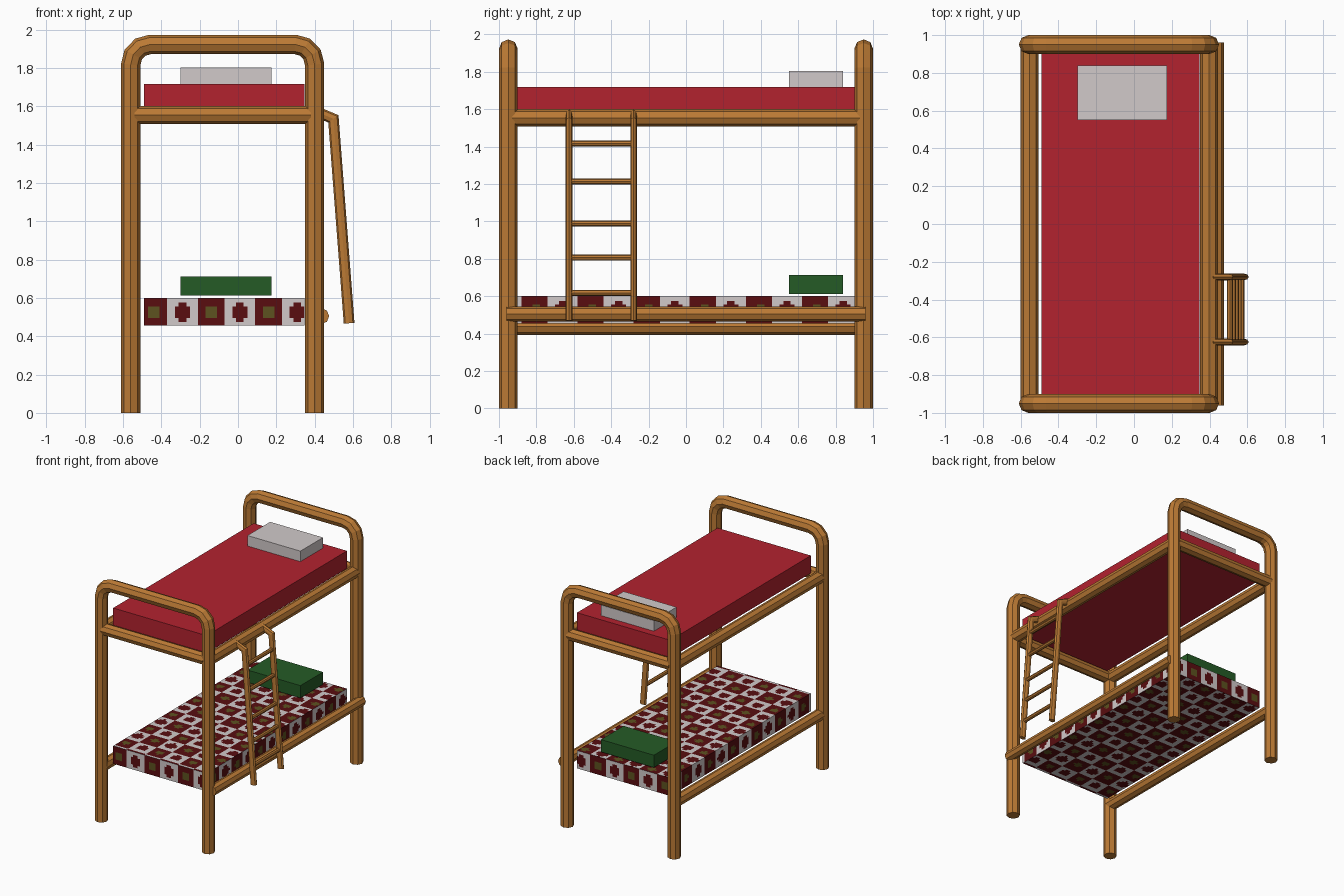
import bpy, bmesh, math
from mathutils import Vector

if "Cube" in bpy.data.objects:
    bpy.data.objects.remove(bpy.data.objects["Cube"])


def material(name, rgb):
    m = bpy.data.materials.new(name)
    m.diffuse_color = (*rgb, 1)
    m.use_nodes = True
    m.node_tree.nodes["Principled BSDF"].inputs["Base Color"].default_value = m.diffuse_color
    return m


WOOD = material("warm wood", (0.50, 0.195, 0.035))
RED = material("red", (0.45, 0.016, 0.028))
WHITE = material("off white", (0.64, 0.59, 0.59))
GREEN = material("green", (0.018, 0.105, 0.019))
MAROON = material("dark red", (0.10, 0.004, 0.005))
OLIVE = material("olive", (0.11, 0.085, 0.014))


def finish(name, bm, *mats):
    bmesh.ops.recalc_face_normals(bm, faces=bm.faces)
    mesh = bpy.data.meshes.new(name)
    bm.to_mesh(mesh)
    bm.free()
    for m in mats:
        mesh.materials.append(m)
    ob = bpy.data.objects.new(name, mesh)
    bpy.context.collection.objects.link(ob)
    return ob


def tube(name, path, side, r_side, r_up=None, sides=8):
    """Sweep a faceted section along a planar path; side is the plane normal."""
    r_up = r_up or r_side
    pts = [Vector(p) for p in path]
    u = Vector(side)
    bm = bmesh.new()
    rings = []
    for i, p in enumerate(pts):
        a = (p - pts[i - 1]).normalized() if i else None
        b = (pts[i + 1] - p).normalized() if i < len(pts) - 1 else None
        a, b = a or b, b or a
        t = (a + b).normalized()
        v = t.cross(u) / max(0.5, t.dot(a))  # mitred at bends
        rings.append([bm.verts.new(p + u * r_side * math.cos(k * math.tau / sides)
                                   + v * r_up * math.sin(k * math.tau / sides))
                      for k in range(sides)])
    for r, s in zip(rings, rings[1:]):
        for k in range(sides):
            n = (k + 1) % sides
            bm.faces.new((r[k], r[n], s[n], s[k]))
    bm.faces.new(rings[0])
    bm.faces.new(rings[-1])
    return finish(name, bm, WOOD)


def box_mesh(lo, hi):
    bm = bmesh.new()
    bmesh.ops.create_cube(bm, size=1)
    for v in bm.verts:
        v.co = [l + (c + 0.5) * (h - l) for c, l, h in zip(v.co, lo, hi)]
    return bm


X, Y, Z = (1, 0, 0), (0, 1, 0), (0, 0, 1)
XL, XR = -0.56, 0.40

# End frames: each a bent hoop with a crossbar
for end, y in (("front", -0.95), ("back", 0.95)):
    arc = [(0.10 * math.cos(a), 0.105 * math.sin(a))
           for a in (0, math.pi / 6, math.pi / 3, math.pi / 2)]
    left = [(XL + 0.10 - c, y, 1.818 + s) for c, s in arc]
    right = [(XR - 0.10 + c, y, 1.818 + s) for c, s in reversed(arc)]
    tube(end + "_post_hoop", [(XL, y, 0)] + left + right + [(XR, y, 0)], Y, 0.05)
    tube(end + "_crossbar", [(XL + 0.02, y, 1.555), (XR - 0.02, y, 1.555)], Y, 0.047)

# Side rails
for name, x, z, half, r in (("upper_left_rail", -0.553, 1.553, 0.93, 0.047),
                            ("upper_right_rail", 0.397, 1.553, 0.93, 0.047),
                            ("lower_left_rail", -0.555, 0.438, 0.95, 0.045),
                            ("lower_right_rail", 0.435, 0.505, 0.96, 0.041)):
    tube(name, [(x, -half, z), (x, half, z)], X, r)

# Ladder
for name, y in (("ladder_front_side", -0.625), ("ladder_back_side", -0.28)):
    tube(name, [(0.41, y, 1.572), (0.498, y, 1.535), (0.58, y, 0.468)], Y, 0.018, 0.028)
for i, z in enumerate((1.416, 1.213, 0.988, 0.806, 0.618)):
    x = 0.498 + (1.535 - z) * 0.082 / 1.067
    tube(f"ladder_rung_{i + 1}", [(x, -0.62, z), (x, -0.285, z)], X, 0.016)

# Upper mattress and pillows
finish("upper_mattress", box_mesh((-0.49, -0.90, 1.575), (0.348, 0.90, 1.718)), RED)
finish("upper_pillow", box_mesh((-0.30, 0.55, 1.705), (0.175, 0.84, 1.803)), WHITE)
finish("lower_pillow", box_mesh((-0.30, 0.55, 0.612), (0.175, 0.84, 0.712)), GREEN)

# Lower mattress: patchwork of alternating tiles with dots in their centres
lo, hi = (-0.49, -0.90, 0.455), (0.348, 0.90, 0.60)
bm = box_mesh(lo, hi)
for axis, normal in enumerate((X, Y, Z)):
    count = math.ceil((hi[axis] - lo[axis]) / 0.02 - 1e-6)
    for k in range(1, count):
        co = [0, 0, 0]
        co[axis] = lo[axis] + 0.02 * k
        bmesh.ops.bisect_plane(bm, geom=bm.verts[:] + bm.edges[:] + bm.faces[:],
                               plane_co=co, plane_no=normal)


def tile(value, red_centre):
    """Return (is a red tile, offset from the tile's middle)."""
    d = (value - red_centre + 0.075) % 0.30 - 0.075
    return (True, d) if d < 0.072 else (False, d - 0.15)


bm.normal_update()
for f in bm.faces:
    c = f.calc_center_median()
    rx, dx = tile(c.x, -0.14)
    ry, dy = tile(c.y, -0.805)
    if abs(f.normal.z) > 0.5:
        red, d = rx == ry, math.hypot(dx, dy)
    elif abs(f.normal.y) > 0.5:
        red, d = rx, math.hypot(dx, c.z - 0.525)
    else:
        red, d = ry, math.hypot(dy, c.z - 0.525)
    if red:
        f.material_index = 2 if d < 0.031 else 1
    else:
        f.material_index = 1 if d < 0.045 else 0
finish("lower_mattress", bm, WHITE, MAROON, OLIVE)
